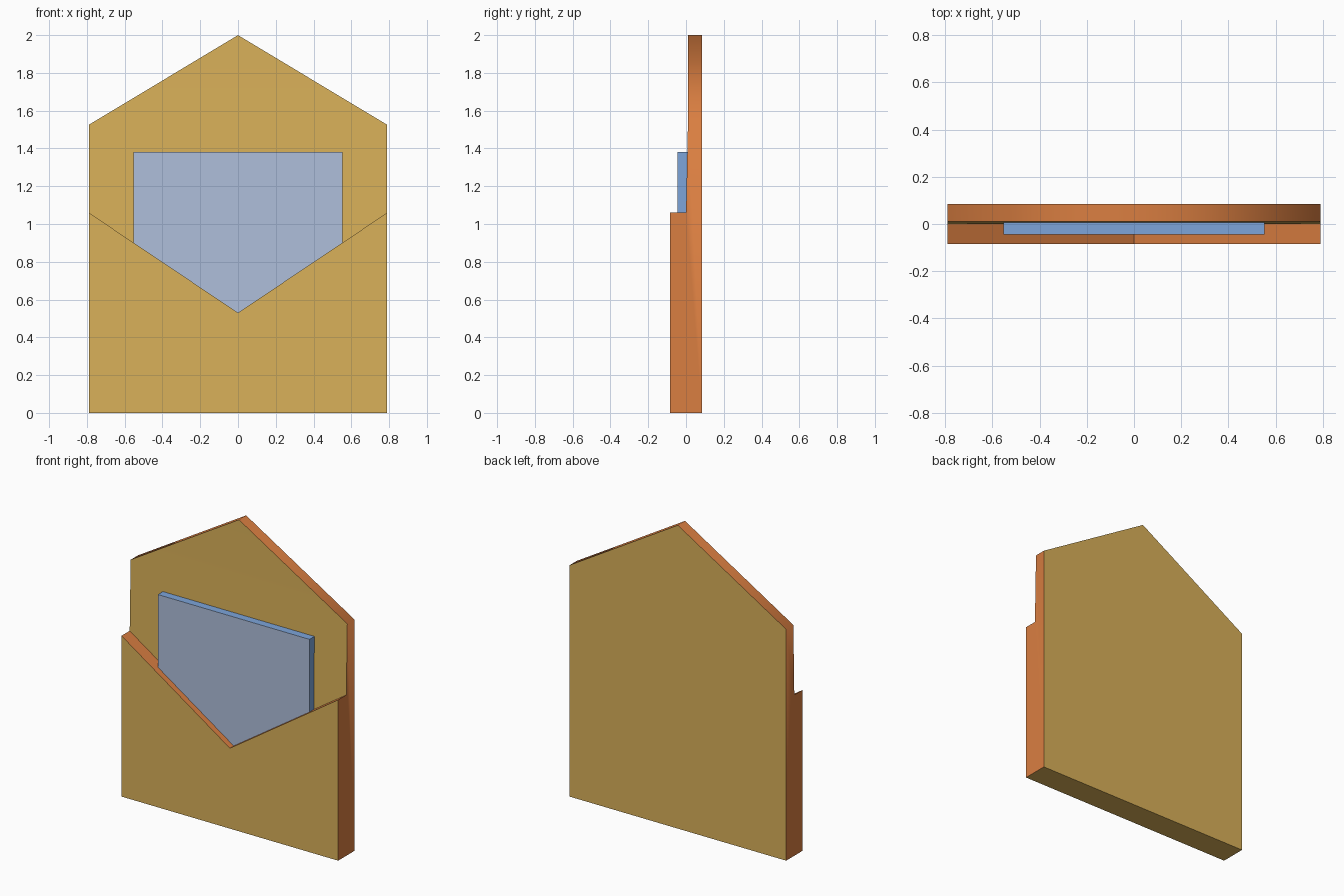
import bpy, bmesh, math

if "Cube" in bpy.data.objects:
    bpy.data.objects.remove(bpy.data.objects["Cube"])


def material(name, color):
    m = bpy.data.materials.new(name)
    m.diffuse_color = (*color, 1)
    m.use_nodes = True
    m.node_tree.nodes["Principled BSDF"].inputs["Base Color"].default_value = m.diffuse_color
    return m


gold = material("gold_paper", (0.70, 0.44, 0.10))
orange = material("orange_edge", (0.70, 0.21, 0.053))
letter_face = material("pale_blue_letter", (0.43, 0.52, 0.71))
letter_edge = material("blue_letter_edge", (0.205, 0.376, 0.70))


def finish(bm, name, face_mat, edge_mat, face_rule):
    bmesh.ops.recalc_face_normals(bm, faces=bm.faces)
    for f in bm.faces:
        f.material_index = 0 if face_rule(f.normal) else 1
    mesh = bpy.data.meshes.new(name)
    bm.to_mesh(mesh)
    bm.free()
    mesh.materials.append(face_mat)
    mesh.materials.append(edge_mat)
    ob = bpy.data.objects.new(name, mesh)
    bpy.context.collection.objects.link(ob)
    return ob


# Envelope: one closed shell with a tall pointed back and a V-cut front pocket
W, D = 0.79, 0.085
SHOULDER, PEAK, POCKET, NOTCH = 1.525, 2.0, 1.06, 0.53
bm = bmesh.new()


def ring(y, points):
    return [bm.verts.new((x, y, z)) for x, z in points]


back = ring(D, [(-W, 0), (W, 0), (W, SHOULDER), (0, PEAK), (-W, SHOULDER)])
front = ring(-D, [(-W, 0), (W, 0), (W, POCKET), (0, NOTCH), (-W, POCKET)])
inner = ring(0, [(W, POCKET), (0, NOTCH), (-W, POCKET)])
flap = ring(0.01, [(W, SHOULDER), (0, PEAK), (-W, SHOULDER)])
for face in (
    back, front, inner, flap,
    [inner[0], inner[2], flap[2], flap[0]],               # panel behind the letter
    [front[0], front[1], back[1], back[0]],               # bottom
    [front[2], front[3], inner[1], inner[0]],             # pocket rim
    [front[3], front[4], inner[2], inner[1]],
    [back[2], back[3], flap[1], flap[0]],                 # flap rim
    [back[3], back[4], flap[2], flap[1]],
    [front[1], back[1], back[2], flap[0], inner[0], front[2]],  # sides
    [front[0], back[0], back[4], flap[2], inner[2], front[4]],
):
    bm.faces.new(face)
envelope = finish(bm, "envelope", gold, orange,
                  lambda n: abs(n.y) > 0.7 or n.z < -0.9)
envelope.select_set(True)
bpy.context.view_layer.objects.active = envelope
bpy.ops.object.shade_smooth_by_angle(angle=math.radians(64))

# Letter: flat sheet tucked into the pocket
bm = bmesh.new()
bmesh.ops.create_cube(bm, size=1)
for v in bm.verts:
    v.co = (v.co.x * 1.106, -0.0175 + v.co.y * 0.055, 0.89 + v.co.z * 0.98)
finish(bm, "letter", letter_face, letter_edge, lambda n: abs(n.y) > 0.7)
